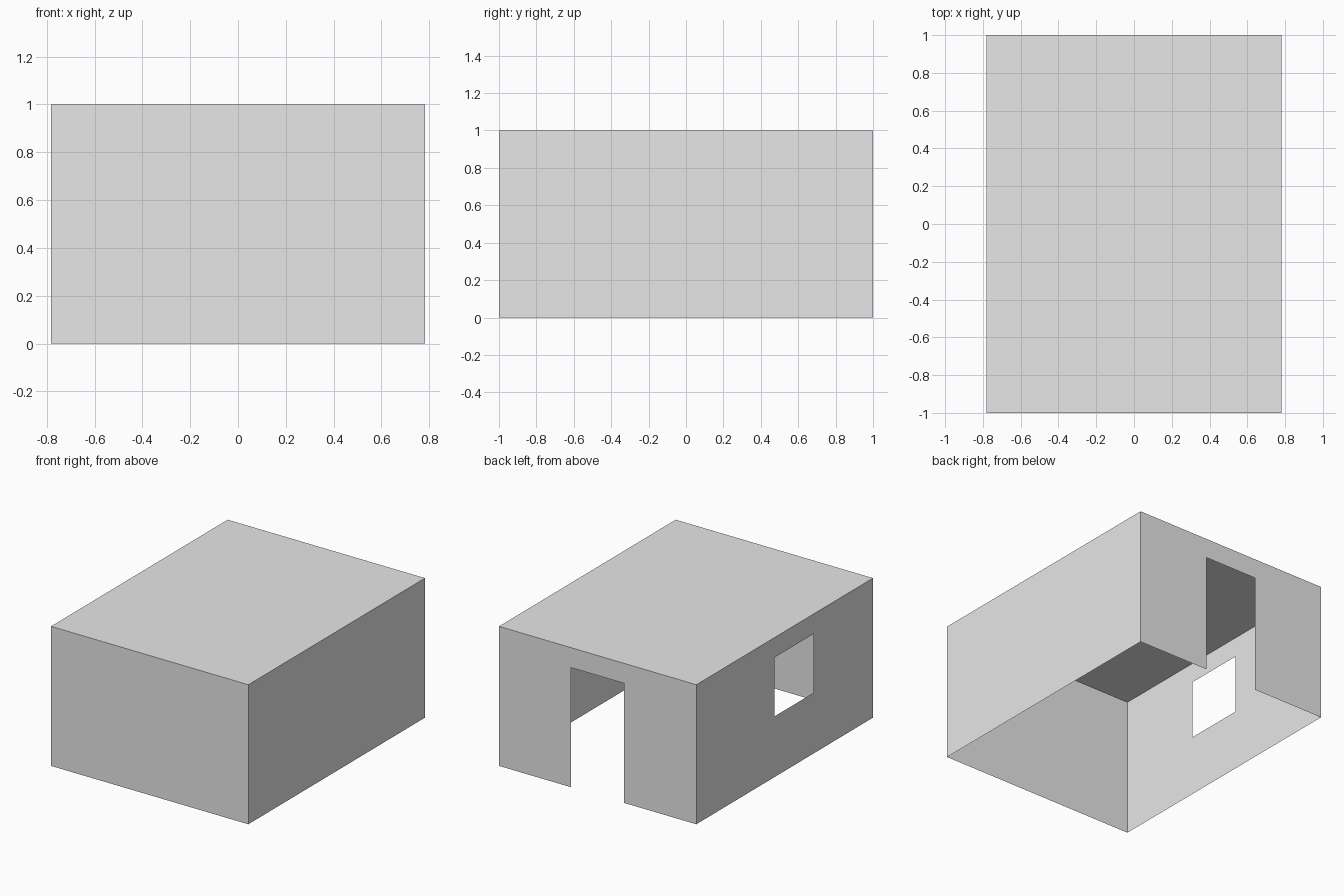
import bpy
import bmesh
from mathutils import Vector

if "Cube" in bpy.data.objects:
    bpy.data.objects.remove(bpy.data.objects["Cube"], do_unlink=True)

HALF_X, HALF_Y, HEIGHT = 0.782, 1.0, 1.0

grey = bpy.data.materials.new("plain_grey")
grey.use_nodes = True
grey.diffuse_color = (0.8, 0.8, 0.8, 1)
grey.node_tree.nodes["Principled BSDF"].inputs["Base Color"].default_value = (0.8, 0.8, 0.8, 1)


def panel(name, origin, u, v, width, height, opening=None):
    """Flat sheet spanned by u and v, with an optional opening (u0, u1, v0, v1)."""
    origin, u, v = Vector(origin), Vector(u), Vector(v)
    us, vs = {0, width}, {0, height}
    if opening:
        us |= set(opening[:2])
        vs |= set(opening[2:])
    us, vs = sorted(us), sorted(vs)
    bm = bmesh.new()
    grid = [[bm.verts.new(origin + u * a + v * b) for b in vs] for a in us]
    for i in range(len(us) - 1):
        for j in range(len(vs) - 1):
            if opening and us[i] == opening[0] and vs[j] == opening[2]:
                continue
            bm.faces.new((grid[i][j], grid[i + 1][j], grid[i + 1][j + 1], grid[i][j + 1]))
    mesh = bpy.data.meshes.new(name)
    bm.to_mesh(mesh)
    bm.free()
    mesh.materials.append(grey)
    obj = bpy.data.objects.new(name, mesh)
    bpy.context.collection.objects.link(obj)


X, Y, Z = (1, 0, 0), (0, 1, 0), (0, 0, 1)
NEG_X, NEG_Y = (-1, 0, 0), (0, -1, 0)
WIDTH, DEPTH = 2 * HALF_X, 2 * HALF_Y

# Solid walls and roof; the underside stays open
panel("front_wall", (-HALF_X, -HALF_Y, 0), X, Z, WIDTH, HEIGHT)
panel("left_wall", (HALF_X, -HALF_Y, 0), Y, Z, DEPTH, HEIGHT)
panel("roof", (-HALF_X, -HALF_Y, HEIGHT), X, Y, WIDTH, DEPTH)

# Back wall with a doorway down to the ground
panel("back_wall", (HALF_X, HALF_Y, 0), NEG_X, Z, WIDTH, HEIGHT,
      (HALF_X - 0.21, HALF_X + 0.21, 0, 0.857))

# Side wall with a window
panel("window_wall", (-HALF_X, HALF_Y, 0), NEG_Y, Z, DEPTH, HEIGHT,
      (HALF_Y - 0.117, HALF_Y + 0.328, 0.435, 0.857))
